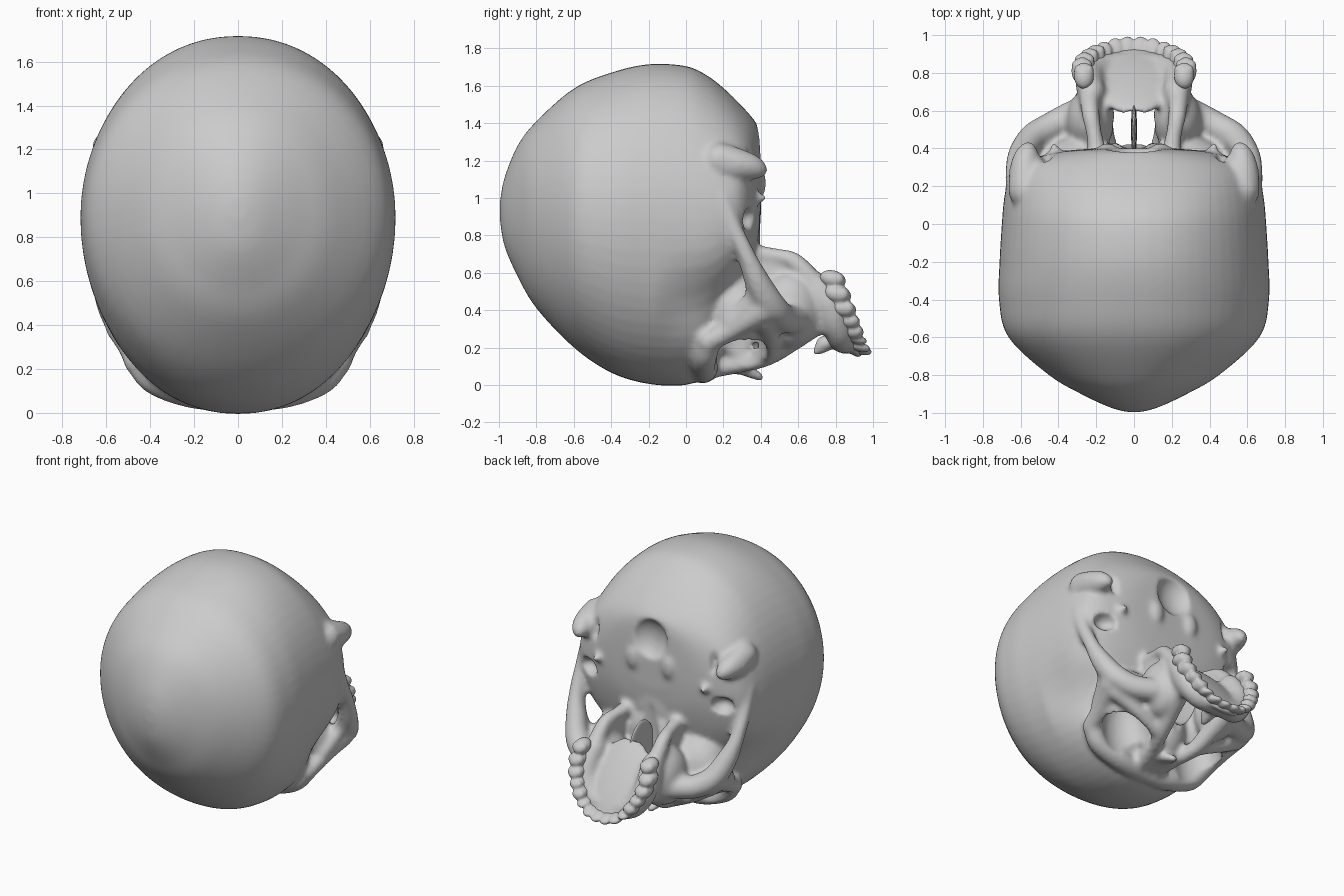
import bpy, bmesh, math
from mathutils import Vector, Matrix

if "Cube" in bpy.data.objects:
    bpy.data.objects.remove(bpy.data.objects["Cube"])


def finish(bm, name):
    me = bpy.data.meshes.new(name)
    bm.to_mesh(me)
    bm.free()
    ob = bpy.data.objects.new(name, me)
    bpy.context.collection.objects.link(ob)
    return ob


def blob(bm, c, r, tilt=0, sub=3, mirror=False):
    """Ellipsoid, optionally repeated on the other side."""
    for s in ((1, -1) if mirror else (1,)):
        m = (Matrix.Translation((c[0] * s, c[1], c[2]))
             @ Matrix.Rotation(math.radians(tilt), 4, 'X') @ Matrix.Diagonal((*r, 1)))
        bmesh.ops.create_icosphere(bm, subdivisions=sub, radius=1, matrix=m)


def smooth_path(pts, n):
    """Catmull-Rom interpolation of tuples of any length."""
    out = []
    for i in range(len(pts) - 1):
        p = [pts[max(i - 1, 0)], pts[i], pts[i + 1], pts[min(i + 2, len(pts) - 1)]]
        for k in range(n):
            t = k / n
            out.append([0.5 * (2 * b + (c - a) * t + (2 * a - 5 * b + 4 * c - d) * t * t
                               + (3 * b - a - 3 * c + d) * t ** 3)
                        for a, b, c, d in zip(*p)])
    return out + [list(pts[-1])]


def strut(bm, pts, n=8, mirror=True):
    """Rounded bone strut through points (x, y, z, radius)."""
    for x, y, z, r in smooth_path(pts, n):
        blob(bm, (x, y, z), (r, r, r), sub=2, mirror=mirror)


def apply(ob, kind, **props):
    m = ob.modifiers.new(kind, kind)
    for k, v in props.items():
        setattr(m, k, v)
    bpy.context.view_layer.objects.active = ob
    bpy.ops.object.modifier_apply(modifier=m.name)


# Braincase: cross-sections along y (y, low z, high z, half width)
bm = bmesh.new()
sections = [(-.995, .88, .98, .04), (-.97, .74, 1.11, .13), (-.9, .58, 1.28, .28),
            (-.8, .41, 1.41, .45), (-.6, .20, 1.585, .665), (-.4, .065, 1.67, .715),
            (-.2, .005, 1.715, .712), (0, .0, 1.705, .70), (.12, .06, 1.65, .69),
            (.22, .22, 1.57, .67), (.29, .42, 1.50, .63), (.345, .60, 1.44, .54),
            (.385, .75, 1.38, .38), (.40, .9, 1.28, .2)]
N = 64
rings = []
for y, lo, hi, w in smooth_path(sections, 5):
    ring = []
    zc = .93 + (0.5 * (lo + hi) - .93) * .6
    for i in range(N):
        a = 2 * math.pi * i / N
        c, s = math.cos(a), math.sin(a)
        x = w * math.copysign(abs(c) ** .95, c)
        z = zc + s * ((hi - zc) if s > 0 else (zc - lo))
        f = min(max((y + .15) / .35, 0), 1)
        x *= 1 - .17 * f * math.exp(-((z - .42) / .17) ** 2)   # temporal hollow
        ring.append(bm.verts.new((x, y, z)))
    rings.append(ring)
for a, b in zip(rings, rings[1:]):
    for i in range(N):
        bm.faces.new((a[i], a[(i + 1) % N], b[(i + 1) % N], b[i]))
bm.faces.new(rings[0])
bm.faces.new(rings[-1][::-1])
bmesh.ops.recalc_face_normals(bm, faces=bm.faces)

# Skull base: mastoids, condyles, styloids, central body
strut(bm, [(.57, .18, 1.2, .10), (.575, .27, 1.18, .09), (.57, .35, 1.165, .07), (.56, .395, 1.15, .045)])
blob(bm, (.14, .37, 1.08), (.06, .06, .10), mirror=True)
blob(bm, (.36, .32, .97), (.16, .06, .10), mirror=True)
strut(bm, [(.42, .33, 1.0, .05), (.42, .42, 1.0, .02)])
blob(bm, (0, .31, .75), (.25, .09, .26))
blob(bm, (0, .33, .55), (.26, .11, .20))

# Brow and the bone around the eye sockets
strut(bm, [(0, .09, .075, .07), (.2, .10, .09, .075), (.38, .10, .15, .07), (.46, .13, .24, .06)])
blob(bm, (.29, .28, .38), (.23, .19, .24), mirror=True)
blob(bm, (0, .26, .30), (.17, .17, .235))
# Cheekbone arch, lateral and lower socket rims
strut(bm, [(.61, .19, .99, .07), (.635, .25, .85, .05), (.63, .33, .68, .05), (.59, .39, .54, .07),
           (.53, .46, .42, .08), (.43, .52, .36, .08), (.32, .58, .35, .08)], 10)
strut(bm, [(.62, .26, .82, .04), (.60, .33, .62, .04), (.55, .36, .47, .05), (.50, .24, .33, .05)])
strut(bm, [(.53, .41, .40, .08), (.495, .27, .31, .06), (.46, .12, .23, .06)])
strut(bm, [(.50, .42, .34, .06), (.36, .45, .25, .05), (.19, .44, .17, .05)])
# Upper jaw body, side of the nose, nasal bones
blob(bm, (.23, .55, .40), (.13, .17, .20), mirror=True)
blob(bm, (.22, .66, .44), (.07, .13, .19), tilt=30, mirror=True)
strut(bm, [(.2, .66, .32, .08), (.15, .45, .16, .055), (.09, .28, .11, .05), (.06, .12, .09, .06)])
strut(bm, [(0, .12, .09, .06), (.02, .26, .10, .045), (.02, .36, .06, .03), (0, .405, .035, .02)])
# Tooth-bearing arch, palate, nasal spine and pterygoid plates
arch = [(.225, .70, .53, .075), (.235, .76, .43, .08), (.21, .80, .33, .08),
        (.14, .83, .25, .075), (0, .85, .225, .06)]
strut(bm, arch, 10)
blob(bm, (0, .76, .38), (.22, .30, .05), tilt=-53)
strut(bm, [(0, .74, .22, .05), (0, .69, .17, .02)], mirror=False)
strut(bm, [(.19, .33, .70, .06), (.21, .47, .69, .045), (.23, .58, .66, .05), (.235, .68, .55, .06)])
blob(bm, (.21, .48, .60), (.035, .18, .12), mirror=True)
skull = finish(bm, "skull")
apply(skull, 'REMESH', mode='VOXEL', voxel_size=.016)


# Openings: eye sockets, nose passage and the hollows of the base
def carve(name, shapes):
    cb = bmesh.new()
    for c, r, tilt, mir in shapes:
        blob(cb, c, r, tilt, 4, mir)
    cut = finish(cb, name)
    cut.hide_render = True
    apply(skull, 'BOOLEAN', operation='DIFFERENCE', object=cut, solver='EXACT')
    bpy.data.objects.remove(cut)


carve("socket_cutter", [((.30, .285, .19), (.165, .145, .30), 8, True)])
carve("nose_cutter", [((0, .525, .35), (.115, .12, .55), 8, False)])
carve("base_cutter", [((0, .43, 1.25), (.14, .10, .15), 0, False),
                      ((.465, .42, 1.20), (.04, .10, .13), 0, True),
                      ((.53, .36, .89), (.08, .09, .06), 0, True)])
apply(skull, 'REMESH', mode='VOXEL', voxel_size=.014)
apply(skull, 'SMOOTH', factor=.5, iterations=7)

# Nasal septum
bm = bmesh.new()
blob(bm, (0, .50, .48), (.016, .15, .23))
septum = finish(bm, "nasal_septum")

# Teeth: large molars at the back to small front teeth
bm = bmesh.new()
for x, y, z, r in [(.265, .785, .565, .06), (.275, .81, .485, .063), (.262, .84, .41, .06),
                   (.235, .87, .345, .052), (.20, .89, .29, .052), (.16, .91, .245, .05),
                   (.10, .925, .205, .052), (.035, .93, .19, .055)]:
    front = y > .9
    blob(bm, (x, y, z), (r * .9, r * 1.2, r * (.5 if front else .8)), tilt=-15, mirror=True)
    if not front:   # paired cusps
        for dx in (-.4, .4):
            blob(bm, (x + dx * r, y + .025, z), (r * .5, r * .6, r * .6), sub=2, mirror=True)
teeth = finish(bm, "upper_teeth")
apply(teeth, 'REMESH', mode='VOXEL', voxel_size=.009)
apply(teeth, 'SMOOTH', factor=.5, iterations=3)

for ob in (skull, septum, teeth):
    for p in ob.data.polygons:
        p.use_smooth = True
